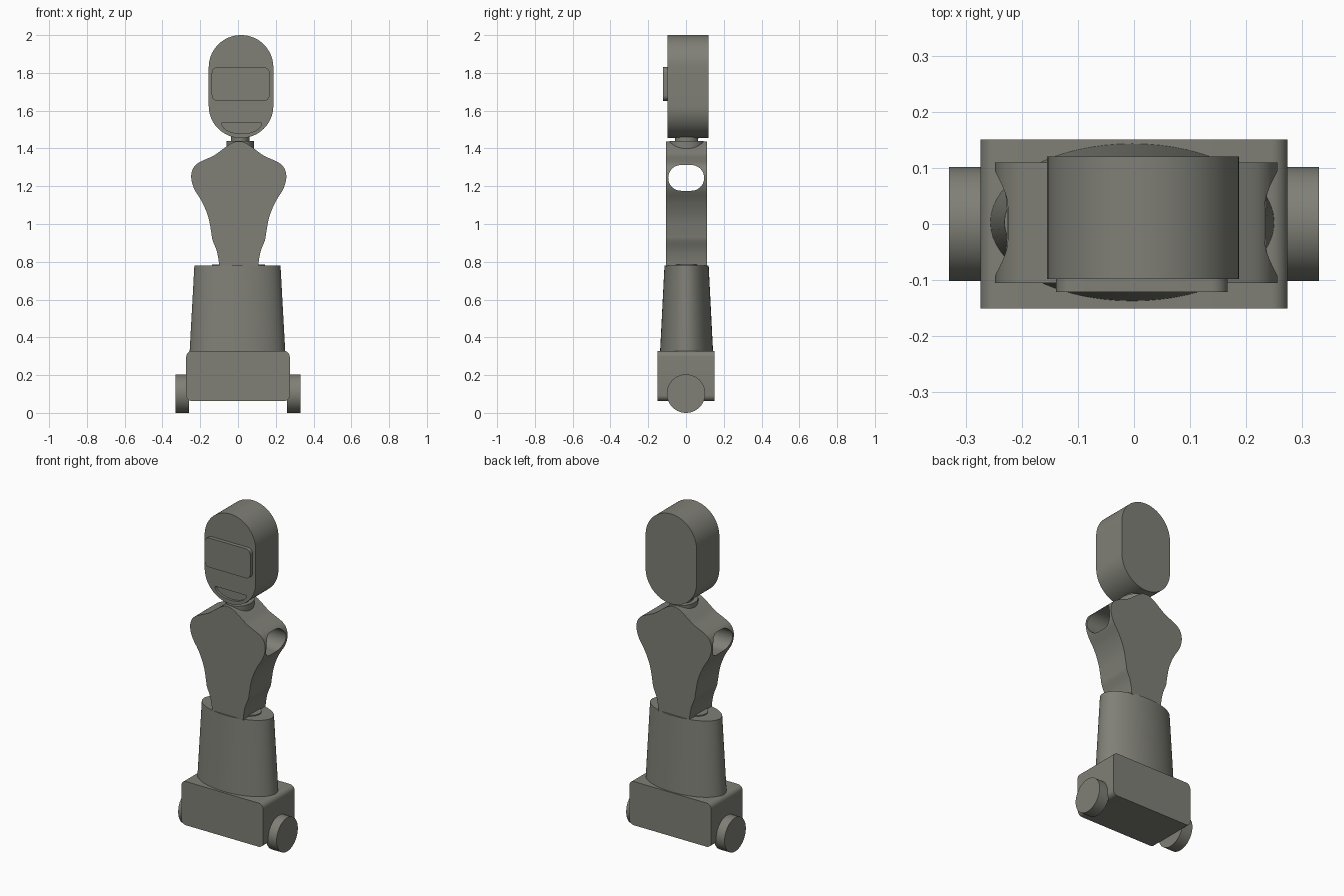
import bpy, bmesh, math
from mathutils import Vector

if "Cube" in bpy.data.objects:
    bpy.data.objects.remove(bpy.data.objects["Cube"])

grey = bpy.data.materials.new("warm_grey")
grey.diffuse_color = (0.215, 0.215, 0.185, 1)
grey.use_nodes = True
grey.node_tree.nodes["Principled BSDF"].inputs["Base Color"].default_value = grey.diffuse_color


def loft(name, rings):
    """Closed solid through a list of matching point rings."""
    bm = bmesh.new()
    vs = [[bm.verts.new(p) for p in ring] for ring in rings]
    n = len(vs[0])
    for a, b in zip(vs, vs[1:]):
        for i in range(n):
            j = (i + 1) % n
            bm.faces.new((a[i], a[j], b[j], b[i]))
    bm.faces.new(vs[0][::-1])
    bm.faces.new(vs[-1])
    bmesh.ops.recalc_face_normals(bm, faces=bm.faces)
    me = bpy.data.meshes.new(name)
    bm.to_mesh(me)
    bm.free()
    me.materials.append(grey)
    ob = bpy.data.objects.new(name, me)
    bpy.context.collection.objects.link(ob)
    smooth(ob)
    return ob


def smooth(ob):
    ob.data.shade_smooth()
    ob.data.set_sharp_from_angle(angle=math.radians(30))


def prism_y(name, outline, y0, y1):
    return loft(name, [[(x, y, z) for x, z in outline] for y in (y0, y1)])


def prism_x(name, outline, x0, x1):
    return loft(name, [[(x, y, z) for y, z in outline] for x in (x0, x1)])


def ellipse(cx, cy, a, b, n=64):
    return [(cx + a * math.cos(t * math.tau / n), cy + b * math.sin(t * math.tau / n))
            for t in range(n)]


def column(name, sections):
    """Elliptical column; each section is cx, cy, a, b, z."""
    return loft(name, [[(x, y, z) for x, y in ellipse(cx, cy, a, b)]
                       for cx, cy, a, b, z in sections])


def round_rect(u0, u1, v0, v1, r, seg=8):
    pts = []
    corners = ((u1 - r, v1 - r), (u0 + r, v1 - r), (u0 + r, v0 + r), (u1 - r, v0 + r))
    for k, (cu, cv) in enumerate(corners):
        for s in range(seg + 1):
            t = (k + s / seg) * math.pi / 2
            pts.append((cu + r * math.cos(t), cv + r * math.sin(t)))
    return pts


def spline(points, steps=4):
    """Smooth curve through the points."""
    p = [Vector(q) for q in points]
    p = [2 * p[0] - p[1]] + p + [2 * p[-1] - p[-2]]
    out = []
    for a, b, c, d in zip(p, p[1:], p[2:], p[3:]):
        for s in range(steps):
            t = s / steps
            out.append(0.5 * (2 * b + (c - a) * t + (2 * a - 5 * b + 4 * c - d) * t * t
                              + (3 * b - a - 3 * c + d) * t ** 3))
    return [tuple(q) for q in out] + [tuple(points[-1])]


def cut(ob, cutter):
    mod = ob.modifiers.new("cut", 'BOOLEAN')
    mod.operation = 'DIFFERENCE'
    mod.solver = 'EXACT'
    mod.object = cutter
    bpy.context.view_layer.objects.active = ob
    bpy.ops.object.modifier_apply(modifier=mod.name)
    bpy.data.objects.remove(cutter)
    smooth(ob)


# Wheeled base
prism_y("base", round_rect(-0.274, 0.274, 0.063, 0.328, 0.03), -0.151, 0.151)
for side, name in ((-1, "left_wheel"), (1, "right_wheel")):
    prism_x(name, ellipse(0, 0.102, 0.102, 0.102), side * 0.26, side * 0.33)

# Tapered oval skirt and waist disc
column("skirt", [(-0.003, 0.003, 0.255, 0.142, 0.29), (-0.003, 0.003, 0.228, 0.117, 0.78)])
column("waist_disc", [(0.003, 0.003, 0.14, 0.085, 0.77), (0.003, 0.003, 0.14, 0.085, 0.786)])

# Torso slab with shoulder tunnel
half = spline([(0.104, 0.775), (0.107, 0.81), (0.118, 0.862), (0.139, 0.915), (0.144, 0.945),
               (0.157, 1.02), (0.175, 1.075), (0.20, 1.127), (0.233, 1.18), (0.25, 1.23),
               (0.249, 1.275), (0.228, 1.313), (0.185, 1.338), (0.132, 1.362),
               (0.093, 1.39), (0.055, 1.418), (0.025, 1.434), (0.0, 1.438)])
cx = 0.004
outline = [(cx + x, z) for x, z in half] + [(cx - x, z) for x, z in half[-2::-1]]
torso = prism_y("torso", outline, -0.105, 0.11)
cut(torso, prism_x("tunnel_cutter", round_rect(-0.094, 0.096, 1.176, 1.312, 0.0675, 14), -0.5, 0.5))

# Collar and neck
column("collar", [(0.012, 0.003, 0.073, 0.09, 1.36), (0.012, 0.003, 0.073, 0.09, 1.44)])
column("neck", [(0.012, 0.003, 0.05, 0.06, 1.42), (0.012, 0.003, 0.05, 0.064, 1.49)])

# Head with recessed smile
head = prism_y("head", round_rect(-0.155, 0.187, 1.455, 2.0, 0.1705, 20), -0.098, 0.12)
smile = [(0.019 + 0.106 * math.cos(t), 1.535 + 0.057 * math.sin(t))
         for t in (math.pi + math.pi * i / 24 for i in range(25))]
cut(head, prism_y("smile_cutter", smile, -0.2, -0.083))

# Face visor
prism_y("visor", round_rect(-0.139, 0.167, 1.652, 1.83, 0.03), -0.121, -0.09)
